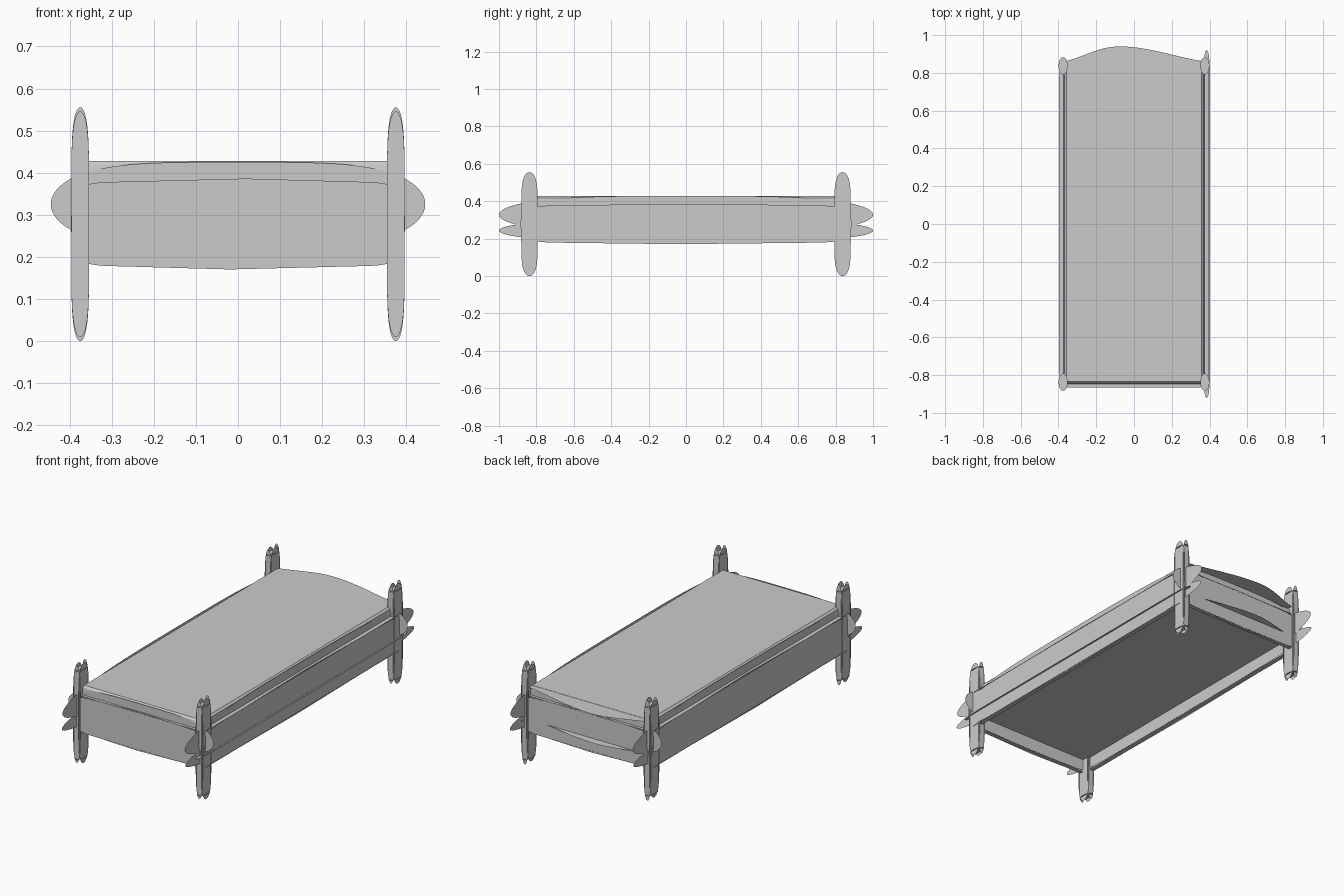
import bpy, bmesh, math
from mathutils import Vector

if "Cube" in bpy.data.objects:
    bpy.data.objects.remove(bpy.data.objects["Cube"])

grey = bpy.data.materials.new("weathered_grey")
grey.diffuse_color = (0.6, 0.6, 0.6, 1)
grey.use_nodes = True
grey.node_tree.nodes["Principled BSDF"].inputs["Base Color"].default_value = grey.diffuse_color


def finish(bm, name):
    mesh = bpy.data.meshes.new(name)
    bm.to_mesh(mesh)
    bm.free()
    mesh.materials.append(grey)
    obj = bpy.data.objects.new(name, mesh)
    bpy.context.collection.objects.link(obj)
    return obj


def sheet(name, centre, u, v, n=2.0, m=2.0, steps=64, bow=0.0):
    """Thin rounded sheet: u, v are half axes, n, m square off the outline, bow narrows the ends."""
    bm = bmesh.new()
    c, u, v = Vector(centre), Vector(u), Vector(v)
    ring = []
    for i in range(steps):
        a = 2 * math.pi * i / steps
        s = math.copysign(abs(math.cos(a)) ** (2 / n), math.cos(a))
        t = math.copysign(abs(math.sin(a)) ** (2 / m), math.sin(a))
        ring.append(bm.verts.new(c + u * s + v * t * (1 - bow * s * s)))
    bm.faces.new(ring)
    return finish(bm, name)


def tongue(name, z, y0, x0, x1, peak, depth):
    """Flat bowed flap at the back end."""
    bm = bmesh.new()
    pts = []
    for i in range(25):
        x = x0 + (x1 - x0) * i / 24
        r = (x - peak) / ((x1 if x > peak else x0) - peak)
        k = 0.5 * (1 - r * r) + 0.25 * (1 + math.cos(math.pi * r))
        pts.append(bm.verts.new((x, y0 + depth * k, z)))
    pts += [bm.verts.new((x1, y0 - 0.03, z)), bm.verts.new((x0, y0 - 0.03, z))]
    face = bm.faces.new(pts)
    face.normal_update()
    if face.normal.z < 0:
        face.normal_flip()
    return finish(bm, name)


# Top cover with a softened rim
bm = bmesh.new()
loops = []
for z, hx, hy in ((0.36, 0.372, 0.846), (0.40, 0.372, 0.846), (0.418, 0.369, 0.843), (0.428, 0.358, 0.834)):
    loops.append([bm.verts.new((sx * hx, sy * hy, z)) for sx, sy in ((-1, -1), (1, -1), (1, 1), (-1, 1))])
for a, b in zip(loops, loops[1:]):
    for i in range(4):
        j = (i + 1) % 4
        bm.faces.new((a[i], a[j], b[j], b[i]))
bm.faces.new(loops[-1])
finish(bm, "top_cover")
tongue("top_back_flap", 0.427, 0.862, -0.36, 0.36, -0.08, 0.078)

# Floor panel, reaching through the right and back boards
sheet("floor_panel", (0, 0, 0.25), (0.38, 0, 0), (0, 0.85, 0), 40, 40)
tongue("floor_back_flap", 0.25, 0.85, -0.36, 0.33, -0.08, 0.06)
sheet("right_ledge", (0.385, 0, 0.25), (0, 0.92, 0), (0.018, 0, 0), 16, 2, 64)

# Long side boards: hollow board plus inner sheets with pointed ends
for side, s in (("left", -1), ("right", 1)):
    sheet(side + "_outer_board", (s * 0.394, 0, 0.278), (0, 0.885, 0), (0, 0, 0.108), 24, 2, 96, 0.12)
    sheet(side + "_inner_board", (s * 0.369, 0, 0.278), (0, 0.87, 0), (0, 0, 0.104), 24, 2, 96, 0.12)
    for edge, z in (("top", 0.38), ("bottom", 0.178)):
        sheet(side + "_board_" + edge, (s * 0.382, 0, z), (0, 0.86, 0), (0.014, 0, 0), 30, 4)
    sheet(side + "_upper_board", (s * 0.374, 0, 0.328), (0, 1.0, 0), (0, 0, 0.1), 3.5, 2, 96)
    sheet(side + "_lower_board", (s * 0.378, 0, 0.243), (0, 1.0, 0), (0, 0, 0.06), 3.5, 2, 96)

# End boards
for end, s in (("front", -1), ("back", 1)):
    sheet(end + "_outer_board", (0, s * 0.864, 0.278), (0.397, 0, 0), (0, 0, 0.108), 24, 2, 96, 0.12)
    sheet(end + "_inner_board", (0, s * 0.842, 0.278), (0.39, 0, 0), (0, 0, 0.104), 24, 2, 96, 0.12)
    for edge, z in (("top", 0.38), ("bottom", 0.178)):
        sheet(end + "_board_" + edge, (0, s * 0.853, z), (0.37, 0, 0), (0, 0.012, 0), 30, 4)
    sheet(end + "_upper_board", (0, s * 0.848, 0.325), (0.445, 0, 0), (0, 0, 0.1), 4, 2, 96)

# Corner posts made of four rounded slats with end caps
for sx in (-1, 1):
    for sy in (-1, 1):
        x, y = sx * 0.375, sy * 0.837
        tag = ("left_" if sx < 0 else "right_") + ("front" if sy < 0 else "back")
        for d in (-1, 1):
            h = 0.2775 if d == 1 else 0.268
            sheet(tag + "_post_wide_slat", (x + d * 0.017, y, 0.2775), (0, 0, h), (0, 0.044, 0), 6, 2)
            sheet(tag + "_post_narrow_slat", (x, y + d * 0.036, 0.2775), (0, 0, h), (0.021, 0, 0), 6, 2)
        for z in (0.03, 0.52):
            sheet(tag + "_post_cap", (x, y, z), (0.024, 0, 0), (0, 0.046, 0), 2, 2, 32)
